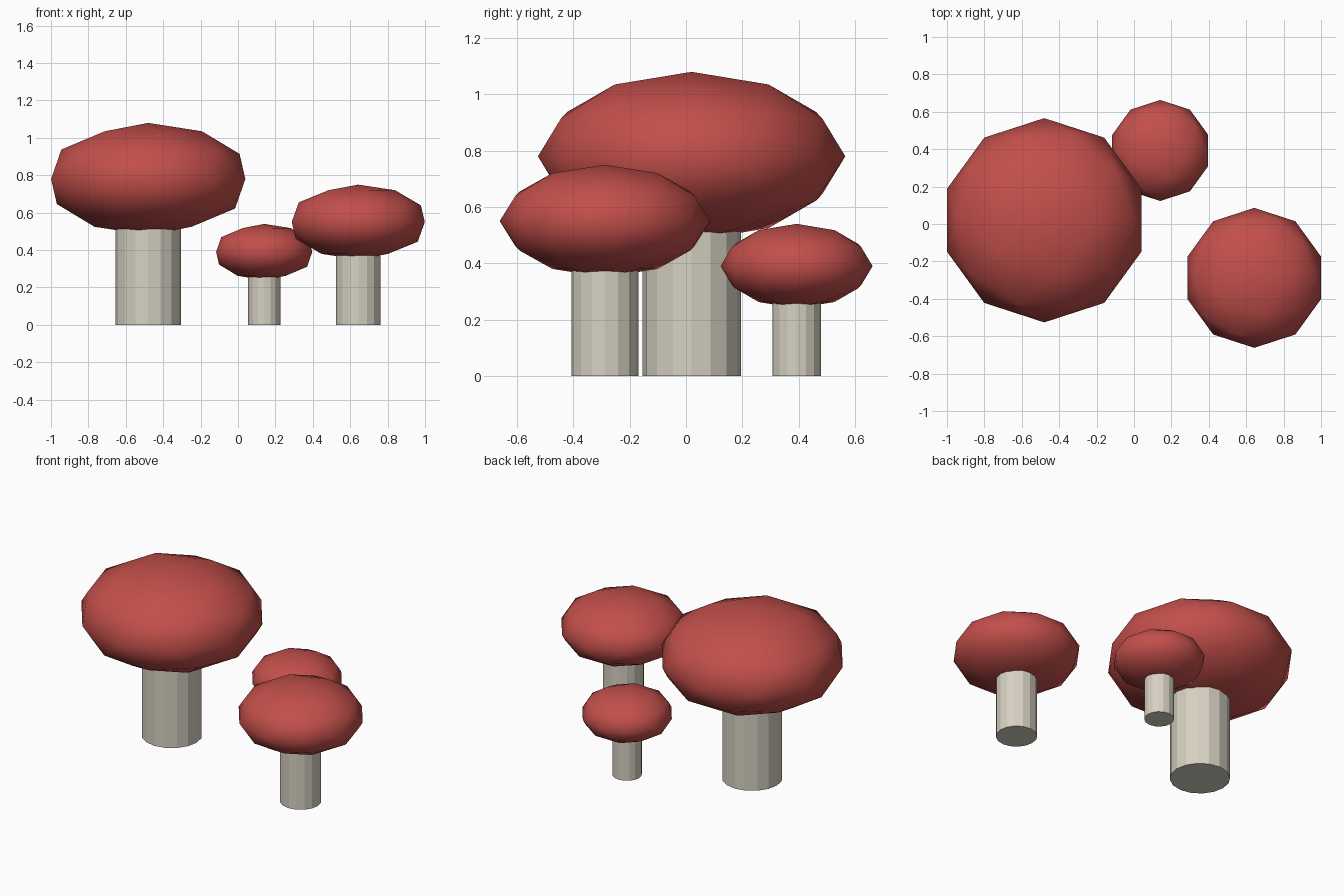
import bpy

if "Cube" in bpy.data.objects:
    bpy.data.objects.remove(bpy.data.objects["Cube"])


def material(name, rgb):
    m = bpy.data.materials.new(name)
    m.diffuse_color = (*rgb, 1.0)
    m.use_nodes = True
    m.node_tree.nodes["Principled BSDF"].inputs["Base Color"].default_value = m.diffuse_color
    return m


cap_red = material("cap red", (0.54, 0.078, 0.07))
stem_cream = material("stem cream", (0.68, 0.64, 0.54))


def mushroom(label, x, y, cap_z, cap_r, cap_h):
    # Stem: flat-sided cylinder whose top is buried in the cap
    height = cap_z - 0.3 * cap_h
    bpy.ops.mesh.primitive_cylinder_add(
        vertices=16, radius=0.32 * cap_r, depth=height, location=(x, y, height / 2))
    stem = bpy.context.object
    stem.name = label + "_stem"
    stem.data.materials.append(stem_cream)

    # Cap: flattened, smooth-shaded icosphere
    bpy.ops.mesh.primitive_ico_sphere_add(subdivisions=2, radius=1, location=(x, y, cap_z))
    cap = bpy.context.object
    cap.name = label + "_cap"
    cap.scale = (cap_r, cap_r, cap_h)
    bpy.ops.object.transform_apply(location=False, rotation=False, scale=True)
    bpy.ops.object.shade_smooth()
    cap.data.materials.append(cap_red)


# label, x, y, cap centre height, cap radius, cap half height
for spec in (("large", -0.48, 0.02, 0.78, 0.546, 0.30),
             ("medium", 0.643, -0.288, 0.55, 0.374, 0.20),
             ("small", 0.14, 0.393, 0.39, 0.27, 0.15)):
    mushroom(*spec)
